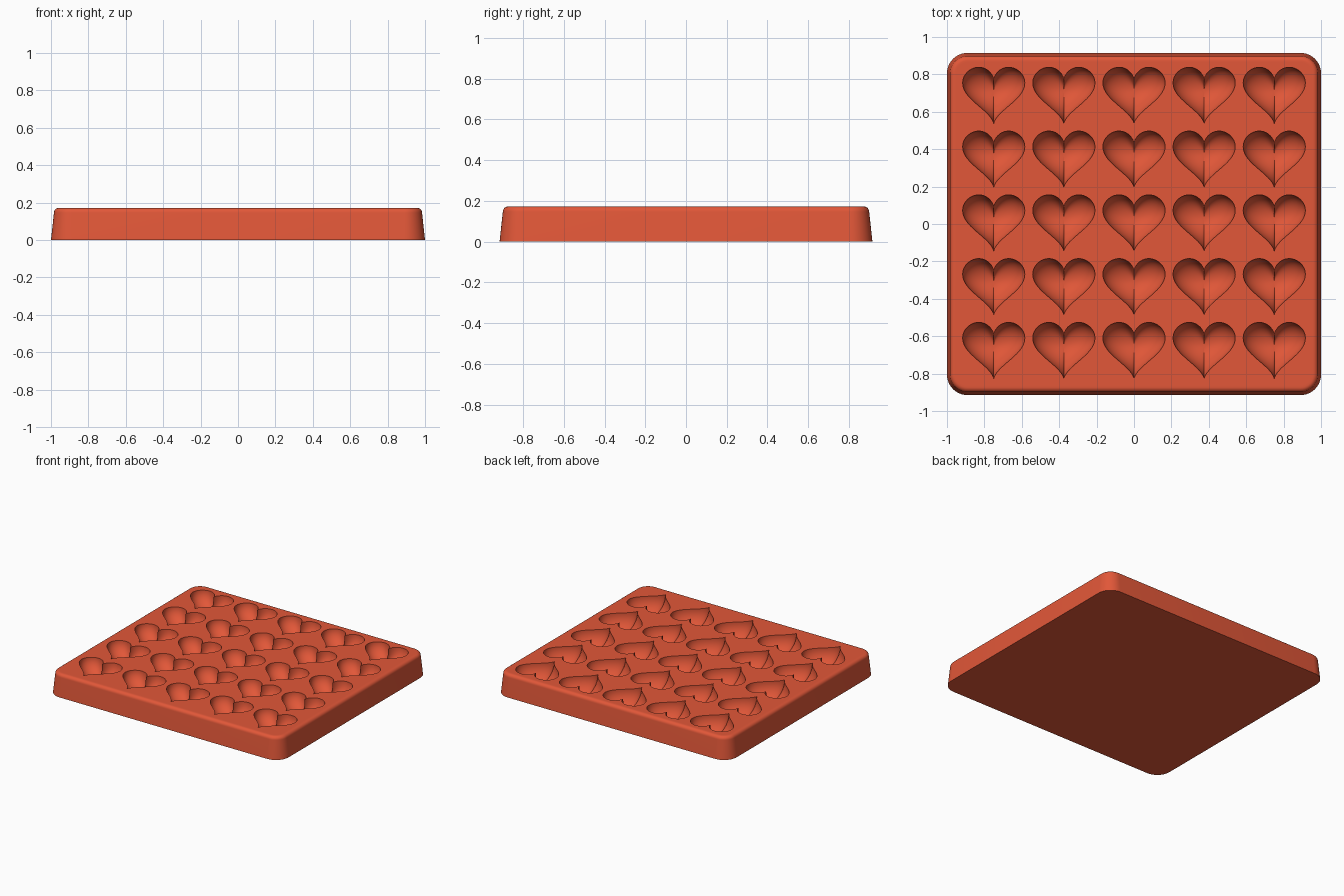
import bpy, bmesh
from math import sin, cos, pi, radians

default = bpy.data.objects.get("Cube")
if default:
    bpy.data.objects.remove(default, do_unlink=True)

HALF_X, HALF_Y, TOP = 1.0, 0.915, 0.172
FILLET, DRAFT, CORNER = 0.026, 0.016, 0.11
DEPTH = 0.12

coral = bpy.data.materials.new("coral red silicone")
coral.use_nodes = True
colour = (0.76, 0.096, 0.04, 1)
coral.diffuse_color = colour
coral.node_tree.nodes["Principled BSDF"].inputs["Base Color"].default_value = colour


def loft(bm, rings):
    """Skin a stack of closed rings and cap both ends."""
    loops = [[bm.verts.new(p) for p in ring] for ring in rings]
    n = len(loops[0])
    for low, high in zip(loops, loops[1:]):
        for i in range(n):
            j = (i + 1) % n
            bm.faces.new((low[i], low[j], high[j], high[i]))
    bm.faces.new(loops[0][::-1])
    bm.faces.new(loops[-1])


def make_object(name, bm):
    bmesh.ops.recalc_face_normals(bm, faces=bm.faces)
    mesh = bpy.data.meshes.new(name)
    bm.to_mesh(mesh)
    bm.free()
    mesh.materials.append(coral)
    obj = bpy.data.objects.new(name, mesh)
    bpy.context.collection.objects.link(obj)
    return obj


def rounded_rectangle(inset, z, steps=10):
    radius = CORNER - inset
    points = []
    for quarter, (sx, sy) in enumerate(((1, 1), (-1, 1), (-1, -1), (1, -1))):
        for k in range(steps + 1):
            a = (quarter + k / steps) * pi / 2
            points.append((sx * (HALF_X - CORNER) + radius * cos(a),
                           sy * (HALF_Y - CORNER) + radius * sin(a), z))
    return points


def heart(cx, cy, scale, z, steps=72):
    unit = 0.333 / 32 * scale
    points = []
    for k in range(steps):
        t = 2 * pi * k / steps
        x = 16 * sin(t) ** 3
        y = 13.5 * cos(t) - 5 * cos(2 * t) - 2 * cos(3 * t) - cos(4 * t)
        points.append((cx + unit * x, cy + unit * y * 0.975, z))
    return points


# Tray body: drafted walls, rounded top edge, flat rim
tray_bm = bmesh.new()
sections = [rounded_rectangle(0, 0)]
for k in range(7):
    a = k / 6 * pi / 2
    sections.append(rounded_rectangle(DRAFT + FILLET * (1 - cos(a)),
                                      TOP - FILLET * (1 - sin(a))))
sections.append(rounded_rectangle(DRAFT + FILLET + 0.01, TOP))
loft(tray_bm, sections)
tray = make_object("heart_mould_tray", tray_bm)

# Heart bowls: a five by five grid of rounded cutters
cut_bm = bmesh.new()
for column in range(-2, 3):
    for row in range(-2, 3):
        cx, cy = column * 0.375, row * 0.341 + 0.032
        rings = [heart(cx, cy, 1, TOP + 0.02)]
        for k in range(12):
            a = k / 12 * pi / 2 + 0.04
            rings.append(heart(cx, cy, cos(a), TOP - DEPTH * sin(a)))
        loft(cut_bm, rings)
cutter = make_object("heart_cutter", cut_bm)
cutter.hide_render = True

# Carve the bowls
carve = tray.modifiers.new("carve hearts", "BOOLEAN")
carve.operation = "DIFFERENCE"
carve.solver = "EXACT"
carve.object = cutter
bpy.ops.object.select_all(action="DESELECT")
bpy.context.view_layer.objects.active = tray
tray.select_set(True)
bpy.ops.object.modifier_apply(modifier=carve.name)
bpy.data.objects.remove(cutter, do_unlink=True)
bpy.ops.object.shade_smooth_by_angle(angle=radians(32))
